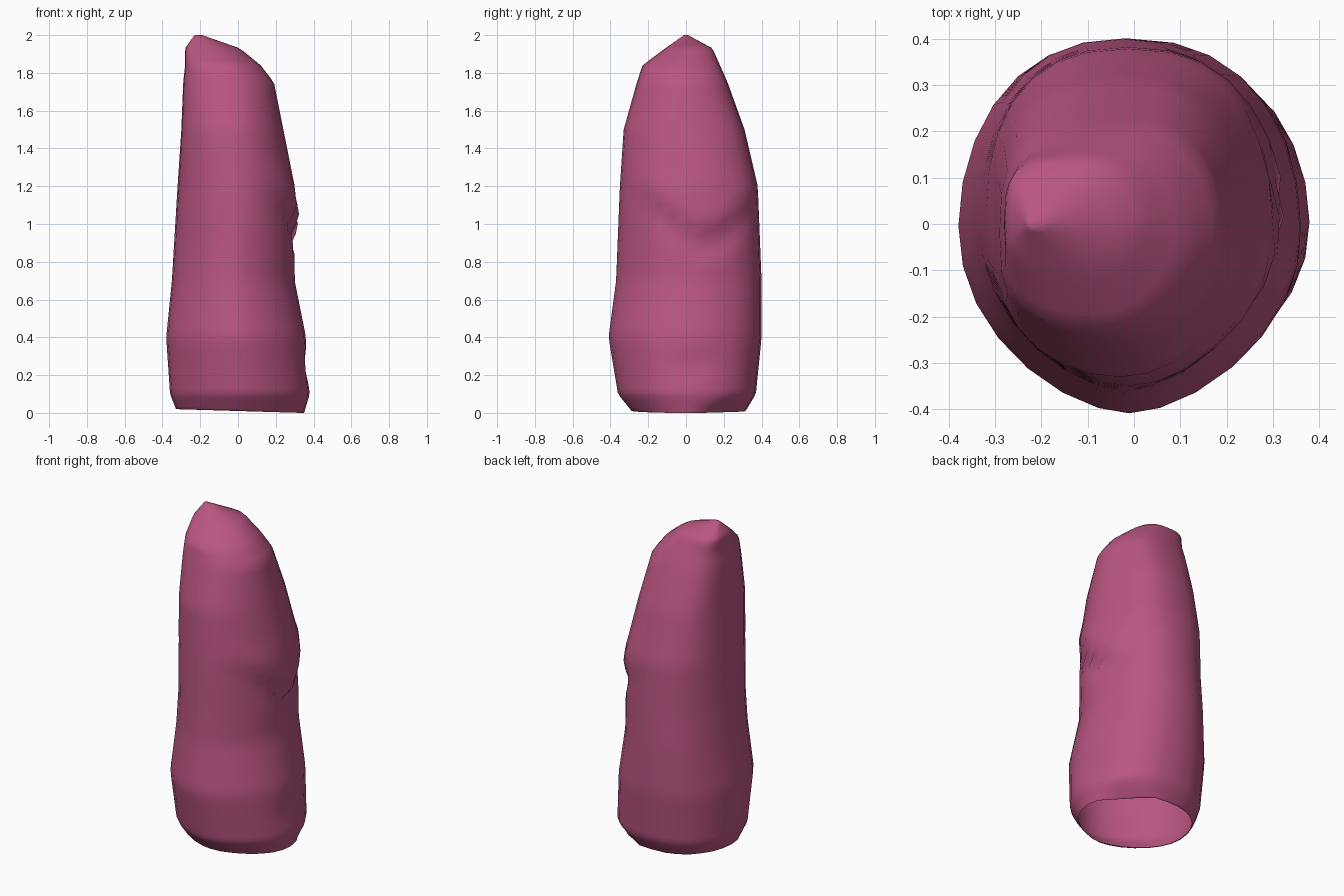
import bpy, bmesh, math

if "Cube" in bpy.data.objects:
    bpy.data.objects.remove(bpy.data.objects["Cube"], do_unlink=True)

# Rose skin colour
skin = bpy.data.materials.new("rose")
skin.use_nodes = True
ROSE = (0.49, 0.092, 0.22, 1)
skin.diffuse_color = ROSE
skin.node_tree.nodes["Principled BSDF"].inputs["Base Color"].default_value = ROSE

# Extent at each height: z, left and right edge, front and back edge
SECTIONS = [
    (0, -.32, .35, -.28, .31),
    (.1, -.36, .38, -.36, .37),
    (.4, -.38, .36, -.41, .4),
    (.7, -.35, .3, -.37, .4),
    (1.2, -.32, .3, -.35, .38),
    (1.5, -.3, .24, -.33, .31),
    (1.75, -.29, .19, -.26, .22),
    (1.84, -.28, .12, -.23, .18),
    (1.93, -.28, .01, -.11, .14),
    (2, -.23, -.19, -.01, .01),
]
SEGMENTS = 28
LAYERS = 60


def extent(z):
    for low, high in zip(SECTIONS, SECTIONS[1:]):
        if z <= high[0]:
            t = (z - low[0]) / (high[0] - low[0])
            return [p + (q - p) * t for p, q in zip(low[1:], high[1:])]
    return SECTIONS[-1][1:]


def bump(d, width):
    return math.exp(-(d / width) ** 2)


def signed_power(value, power):
    return math.copysign(abs(value) ** power, value)


def place(angle, z):
    # Rounded section, squarer at the back and, towards the tip, on the -x side
    c, s = math.cos(angle), math.sin(angle)
    tip = min(1, max(0, z - .9))
    power = 2 / (2 + s / 4 + tip * (1 - c) / 2)
    x0, x1, y0, y1 = extent(z)
    x = (x0 + x1 + (x1 - x0) * signed_power(c, power)) / 2
    y = (y0 + y1 + (y1 - y0) * signed_power(s, power)) / 2
    if c > 0:
        # V-shaped crease with a raised pad above it
        crease = .87 + .75 * abs(y - .1)
        reach = bump(y - .08, .26) * min(1, 2 * c)
        x += reach * (.025 * bump(z - crease - .12, .07) - .035 * bump(z - crease, .05))
        # Shallow hollow near the foot
        x -= .02 * bump(y - .04, .1) * bump(z - .25, .08)
    # Foot opening narrows across one diagonal
    shrink = min(1, (.42 + 1.3 * z) / max(abs(x + y), .1))
    x, y = x * shrink, y * shrink
    # Rim slightly raised on the -x side
    return x, y, max(z, .01 - .03 * x)


# Body lofted through the layers, open at the foot and closed at the tip
bm = bmesh.new()
rings = []
for k in range(LAYERS + 1):
    z = 1 - math.cos(math.pi * k / LAYERS)
    rings.append([bm.verts.new(place(math.tau * i / SEGMENTS, z)) for i in range(SEGMENTS)])
for low, high in zip(rings, rings[1:]):
    for i in range(SEGMENTS):
        j = (i + 1) % SEGMENTS
        bm.faces.new((low[i], low[j], high[j], high[i]))
bm.faces.new(rings[-1])
bmesh.ops.remove_doubles(bm, verts=bm.verts, dist=.004)

mesh = bpy.data.meshes.new("finger_body")
bm.to_mesh(mesh)
bm.free()
mesh.materials.append(skin)
body = bpy.data.objects.new("finger_body", mesh)
bpy.context.collection.objects.link(body)

# Smooth sides
bpy.ops.object.select_all(action='DESELECT')
body.select_set(True)
bpy.context.view_layer.objects.active = body
bpy.ops.object.shade_smooth_by_angle(angle=math.radians(60))
